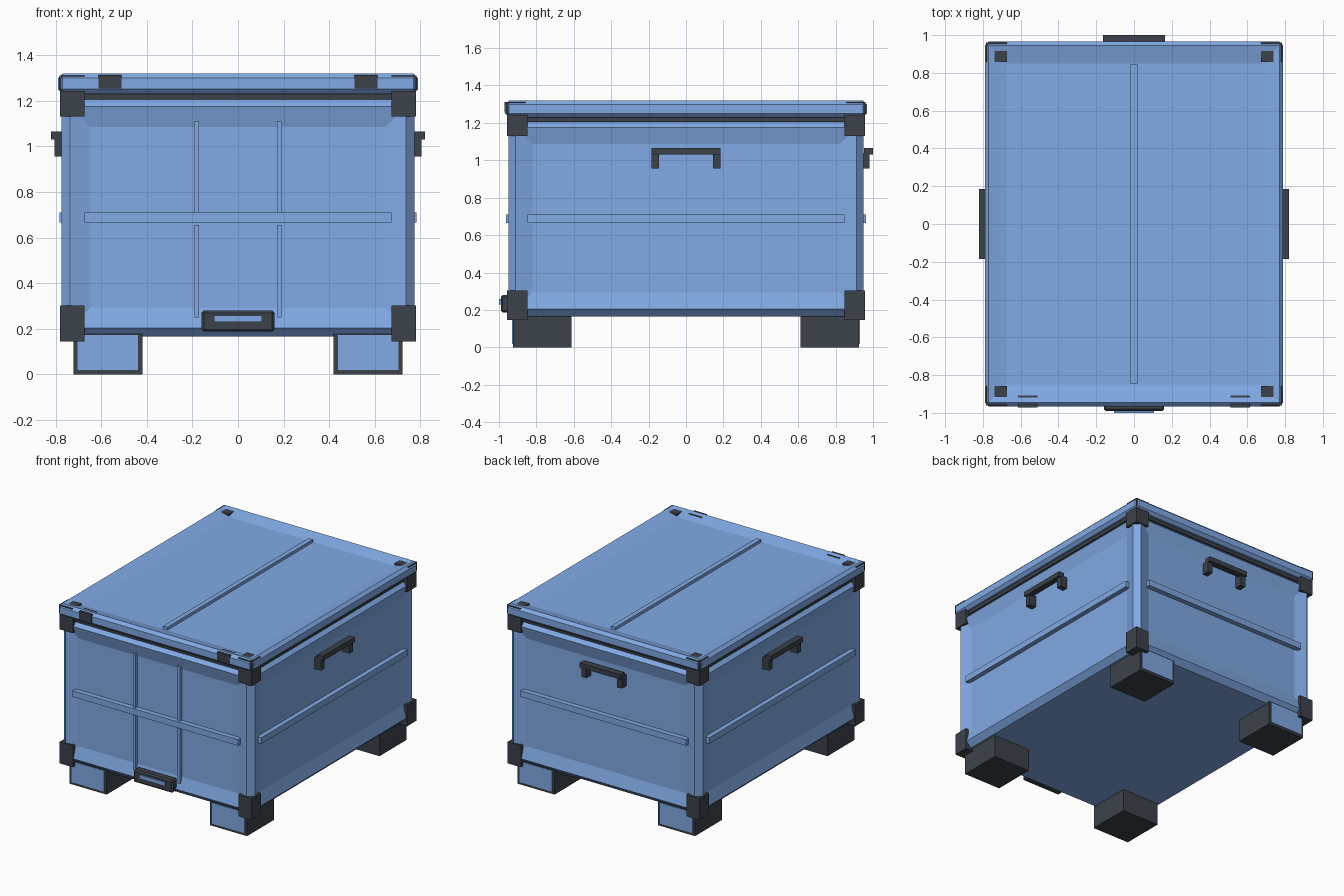
import bpy, bmesh
from mathutils import Vector

if "Cube" in bpy.data.objects:
    bpy.data.objects.remove(bpy.data.objects["Cube"])


def material(name, rgb):
    m = bpy.data.materials.new(name)
    m.diffuse_color = (*rgb, 1)
    m.use_nodes = True
    m.node_tree.nodes["Principled BSDF"].inputs["Base Color"].default_value = m.diffuse_color
    return m


BLUE = material("blue_shell", (0.22, 0.40, 0.78))
DARK = material("dark_rubber", (0.045, 0.055, 0.07))


def box(name, x, y, z, mat, chamfer=0, recess=(), inset=0.09, depth=0.025):
    """Box from ranges, optionally chamfered, with sloped recesses on faces facing given directions."""
    bm = bmesh.new()
    bmesh.ops.create_cube(bm, size=1)
    lo, hi = Vector((x[0], y[0], z[0])), Vector((x[1], y[1], z[1]))
    for v in bm.verts:
        v.co = Vector([lo[i] + (v.co[i] + 0.5) * (hi[i] - lo[i]) for i in range(3)])
    if chamfer:
        bmesh.ops.bevel(bm, geom=bm.edges[:], offset=chamfer, segments=1,
                        profile=0.5, affect='EDGES')
    bm.normal_update()
    faces = [f for f in bm.faces if any(f.normal.dot(Vector(d)) > 0.99 for d in recess)]
    if faces:
        bmesh.ops.inset_individual(bm, faces=faces, thickness=inset, depth=-depth,
                                   use_even_offset=True)
    me = bpy.data.meshes.new(name)
    bm.to_mesh(me)
    bm.free()
    me.materials.append(mat)
    ob = bpy.data.objects.new(name, me)
    bpy.context.collection.objects.link(ob)
    return ob


def span(s, a, b):
    """Range a..b mirrored to the side given by sign s."""
    return tuple(sorted((s * a, s * b)))


# Crate body, seal and lid
box("crate_body", (-0.775, 0.775), (-0.95, 0.95), (0.165, 1.215), BLUE, 0.039,
    [(1, 0, 0), (-1, 0, 0), (0, 1, 0), (0, -1, 0)])
box("lid_seal", (-0.757, 0.757), (-0.932, 0.932), (1.205, 1.24), DARK)
box("lid", (-0.79, 0.79), (-0.967, 0.967), (1.23, 1.32), BLUE, 0.021,
    [(0, 0, 1)], 0.095)
box("lid_rib", (-0.018, 0.018), (-0.845, 0.845), (1.285, 1.316), BLUE)

for sx in (-1, 1):
    # Side rib and side handle
    box("side_rib", span(sx, 0.74, 0.784), (-0.848, 0.848), (0.665, 0.71), BLUE)
    box("side_handle_bar", span(sx, 0.775, 0.82), (-0.185, 0.185), (1.03, 1.065), DARK)
    for s in (-1, 1):
        box("side_handle_leg", span(sx, 0.74, 0.805), span(s, 0.145, 0.185), (0.955, 1.04), DARK)

    # Back handle leg, front latch and upright front ribs
    box("back_handle_leg", span(sx, 0.125, 0.165), (0.915, 0.98), (0.955, 1.04), DARK)
    box("lid_latch", span(sx, 0.51, 0.613), (-0.971, -0.907), (1.255, 1.313), DARK)
    for z in ((0.25, 0.655), (0.71, 1.11)):
        box("front_upright_rib", span(sx, 0.17, 0.191), (-0.947, -0.915), z, BLUE)

    for sy in (-1, 1):
        # Corner guards
        gx, gy = span(sx, 0.673, 0.781), span(sy, 0.848, 0.957)
        box("lower_corner_guard", gx, gy, (0.145, 0.303), DARK)
        box("upper_corner_guard", gx, gy, (1.13, 1.245), DARK)
        box("lid_corner_guard", span(sx, 0.673, 0.7835), span(sy, 0.858, 0.9605),
            (1.25, 1.312), DARK)
        # Feet with a blue outer end plate
        box("foot", span(sx, 0.42, 0.722), span(sy, 0.612, 0.926), (0, 0.178), DARK)
        box("foot_end_plate", span(sx, 0.438, 0.704), span(sy, 0.91, 0.93), (0.018, 0.172), BLUE)

box("back_handle_bar", (-0.165, 0.165), (0.952, 1.0), (1.03, 1.065), DARK)

# Horizontal ribs on front and back
for s in (-1, 1):
    box("end_rib", (-0.673, 0.673), span(s, 0.915, 0.962), (0.665, 0.71), BLUE)

# Front label holder
box("label_holder", (-0.16, 0.16), (-0.99, -0.93), (0.187, 0.28), DARK, 0.01)
box("label_plate", (-0.105, 0.105), (-1.0, -0.98), (0.23, 0.258), BLUE)
